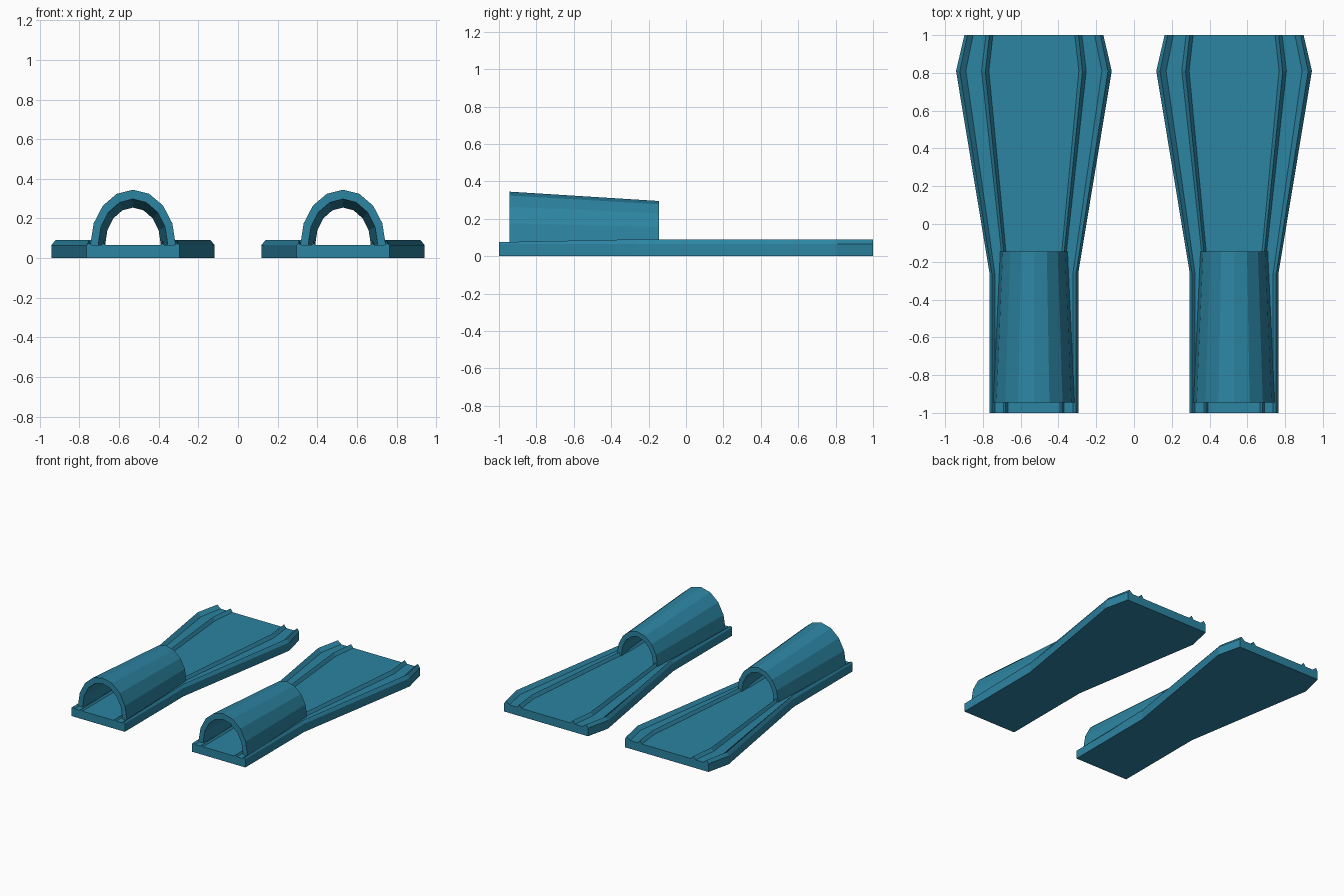
import bpy, bmesh, math

if "Cube" in bpy.data.objects:
    bpy.data.objects.remove(bpy.data.objects["Cube"])

CX = 0.53   # centre line of one fin

teal = bpy.data.materials.new("teal_rubber")
teal.diffuse_color = (0.025, 0.23, 0.36, 1)
teal.use_nodes = True
teal.node_tree.nodes["Principled BSDF"].inputs["Base Color"].default_value = teal.diffuse_color


def loft(name, sections):
    """Skin closed (x, y, z) sections, cap the ends and mirror to the other foot."""
    bm = bmesh.new()
    rings = [[bm.verts.new((CX + x, y, z)) for x, y, z in s] for s in sections]
    n = len(rings[0])
    for a, b in zip(rings, rings[1:]):
        for i in range(n):
            j = (i + 1) % n
            bm.faces.new((a[i], a[j], b[j], b[i]))
    bm.faces.new(rings[0])
    bm.faces.new(rings[-1])
    bmesh.ops.recalc_face_normals(bm, faces=bm.faces[:])
    mesh = bpy.data.meshes.new(name)
    bm.to_mesh(mesh)
    bm.free()
    mesh.materials.append(teal)
    ob = bpy.data.objects.new(name, mesh)
    bpy.context.collection.objects.link(ob)
    mod = ob.modifiers.new("other_foot", 'MIRROR')
    mod.use_axis = (True, False, False)
    mod.use_mirror_merge = False
    return ob


# Blade: flat sole with an outer rim and an inner rib along each side
def blade_section(y, ridge, xs):
    low = 0.065
    edge, rim, rim_in, rib_out, rib, rib_in = xs
    half = [(edge, 0), (edge, low), (rim, ridge), (rim_in, low),
            (rib_out, low), (rib, ridge), (rib_in, low)]
    pts = half + [(-x, z) for x, z in reversed(half)]
    return [(x, y, z) for x, z in pts]


loft("fin_blade", [
    blade_section(-1.00, 0.075, (0.235, 0.223, 0.207, 0.160, 0.149, 0.137)),
    blade_section(-0.26, 0.090, (0.235, 0.223, 0.207, 0.160, 0.149, 0.137)),
    blade_section(0.81, 0.090, (0.412, 0.392, 0.360, 0.277, 0.257, 0.238)),
    blade_section(1.00, 0.090, (0.368, 0.352, 0.322, 0.254, 0.236, 0.217)),
])


# Foot pocket: open tapered arch, eight facets round
def arch_section(y, outer, inner, steps=8):
    def arc(rx, rz):
        pts = [(rx, 0.05)]
        for i in range(steps + 1):
            a = math.pi * i / steps
            pts.append((rx * math.cos(a), 0.07 + rz * math.sin(a)))
        return pts + [(-rx, 0.05)]
    return [(x, y, z) for x, z in arc(*outer) + arc(*inner)[::-1]]


loft("foot_pocket", [
    arch_section(-0.945, (0.215, 0.275), (0.175, 0.228)),
    arch_section(-0.145, (0.178, 0.225), (0.140, 0.185)),
])
